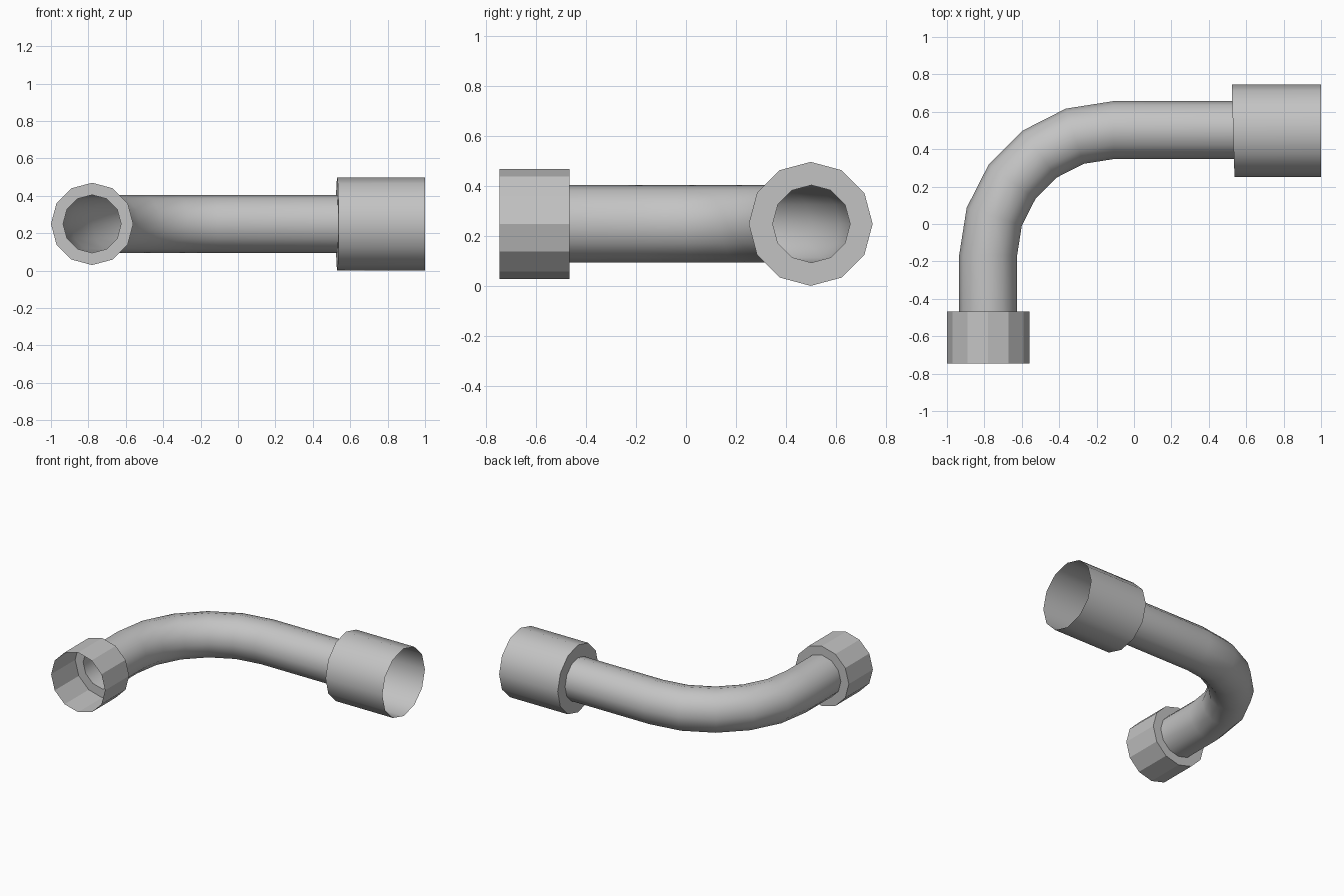
import bpy, bmesh, math
from mathutils import Vector

if "Cube" in bpy.data.objects:
    bpy.data.objects.remove(bpy.data.objects["Cube"], do_unlink=True)

SIDES = 12
MID_Z = 0.25
PIPE_R = 0.155

grey = bpy.data.materials.new("plain grey")
grey.use_nodes = True
grey.diffuse_color = (0.55, 0.55, 0.55, 1)
grey.node_tree.nodes["Principled BSDF"].inputs["Base Color"].default_value = grey.diffuse_color


def tube(name, rings, sharp_angle):
    """Open shell swept through rings of (x, y, heading in degrees, radius)."""
    bm = bmesh.new()
    loops = []
    for x, y, heading, radius in rings:
        h = math.radians(heading)
        side = Vector((math.sin(h), -math.cos(h), 0))
        loop = []
        for k in range(SIDES):
            a = math.tau * k / SIDES
            offset = side * math.cos(a) + Vector((0, 0, math.sin(a)))
            loop.append(bm.verts.new(Vector((x, y, MID_Z)) + offset * radius))
        loops.append(loop)
    for a, b in zip(loops, loops[1:]):
        for k in range(SIDES):
            n = (k + 1) % SIDES
            bm.faces.new((a[k], b[k], b[n], a[n]))
    mesh = bpy.data.meshes.new(name)
    bm.to_mesh(mesh)
    bm.free()
    mesh.materials.append(grey)
    ob = bpy.data.objects.new(name, mesh)
    bpy.context.collection.objects.link(ob)
    bpy.ops.object.select_all(action='DESELECT')
    ob.select_set(True)
    bpy.context.view_layer.objects.active = ob
    bpy.ops.object.shade_smooth_by_angle(angle=math.radians(sharp_angle))
    return ob


# Pipe: straight run, quarter bend, straight run
bend_x, bend_y, bend_r = -0.11, -0.168, 0.67
front_x, side_y = bend_x - bend_r, bend_y + bend_r
front_y, side_x = -0.467, 0.53
path = [(front_x, front_y, 90, PIPE_R)]
for step in range(6):
    turn = math.radians(18 * step)
    path.append((bend_x - bend_r * math.cos(turn),
                 bend_y + bend_r * math.sin(turn), 90 - 18 * step, PIPE_R))
path.append((side_x, side_y, 1.7, PIPE_R))
tube("bent_pipe", path, 40)

# Front collar: open socket with a step down to the pipe
tube("front_collar", [(front_x, -0.747, 90, 0.22),
                      (front_x, front_y, 90, 0.22),
                      (front_x, front_y, 90, PIPE_R)], 25)

# Side collar: larger socket with a slightly slanted step
tube("side_collar", [(side_x, side_y, 1.7, PIPE_R),
                     (side_x, 0.499, 1.7, 0.248),
                     (1.0, 0.499, 0, 0.248)], 40)
